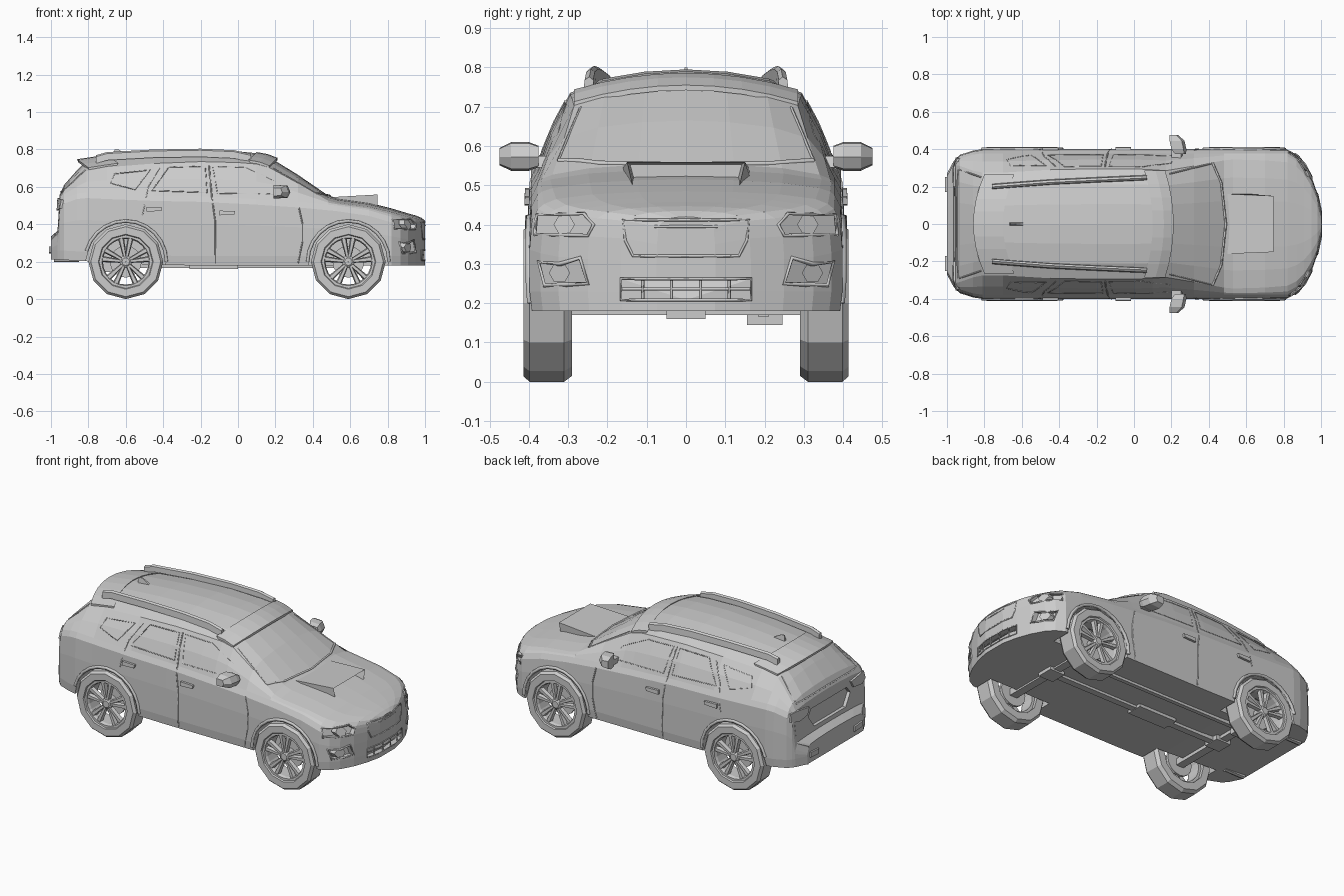
import bpy, bmesh, math
from mathutils import Vector
from mathutils.bvhtree import BVHTree

if "Cube" in bpy.data.objects:
    bpy.data.objects.remove(bpy.data.objects["Cube"])


def loft(name, rings, wrap=False):
    """Skin a list of equal closed rings; cap the ends unless wrapped."""
    bm = bmesh.new()
    vs = [[bm.verts.new(p) for p in r] for r in rings]
    n = len(vs[0])
    for i in range(len(vs) - (0 if wrap else 1)):
        a, b = vs[i], vs[(i + 1) % len(vs)]
        for j in range(n):
            k = (j + 1) % n
            bm.faces.new((a[j], a[k], b[k], b[j]))
    if not wrap:
        bm.faces.new(vs[0])
        bm.faces.new(vs[-1])
    bmesh.ops.recalc_face_normals(bm, faces=bm.faces)
    me = bpy.data.meshes.new(name)
    bm.to_mesh(me)
    bm.free()
    ob = bpy.data.objects.new(name, me)
    bpy.context.collection.objects.link(ob)
    return ob


def box(name, lo, hi):
    return loft(name, [[(x, lo[1], lo[2]), (x, hi[1], lo[2]), (x, hi[1], hi[2]), (x, lo[1], hi[2])]
                       for x in (lo[0], hi[0])])


def lathe(name, prof, cx, s, cz=0.2, n=12):
    """Revolve (radius, y) profile about a wheel axis."""
    return loft(name, [[(cx + r * math.cos(t), s * y, cz + r * math.sin(t)) for r, y in prof]
                       for t in (2 * math.pi * i / n for i in range(n))], True)


def crowned(name, prof, half, dx, dz, n=8):
    """Extrude an (x, z) profile across the car, bowed back and down at the ends."""
    ts = [-1 + 2 * i / n for i in range(n + 1)]
    return loft(name, [[(x - dx * t * t, half * t, z - dz * t * t) for x, z in prof] for t in ts])


# ---- Body shell: x, half width, belt z, roof half width, roof edge drop, top z
ST = [(-1, .27, .31, .24, .01, .335), (-.965, .335, .345, .31, .01, .365), (-.953, .35, .50, .315, .02, .56),
      (-.93, .37, .54, .31, .03, .61), (-.86, .393, .565, .285, .05, .69), (-.81, .4, .57, .275, .055, .74),
      (-.7, .4, .565, .275, .06, .765), (-.45, .4, .555, .29, .06, .785), (-.2, .4, .55, .295, .06, .795),
      (0, .4, .54, .295, .06, .79), (.1, .4, .535, .29, .058, .78), (.17, .4, .53, .285, .055, .757),
      (.32, .4, .52, .31, .045, .665), (.48, .4, .505, .34, .028, .555), (.53, .4, .50, .345, .025, .54),
      (.7, .4, .475, .34, .022, .515), (.82, .398, .44, .33, .02, .485), (.87, .37, .425, .305, .02, .47),
      (.91, .325, .41, .265, .018, .458), (.95, .25, .40, .2, .015, .447), (.98, .165, .395, .13, .012, .435),
      (1, .075, .38, .055, .01, .42)]
rings = []
for x, w, zb, wr, d, zt in ST:
    bot = .18 + max(0, (-.4 - x) * .055)
    e = zt - d
    h = [(0, bot), (w * .985, bot), (w, bot + .05), (w, bot + .6 * (zb - bot)), (w * .985, zb - .03),
         (w * .945, zb), ((w * .945 + wr) / 2 + .008, (zb + e) / 2), (wr, e),
         (wr * .72, zt - d * .4), (wr * .36, zt - d * .1), (0, zt)]
    rings.append([(x, y, z) for y, z in h] + [(x, -y, z) for y, z in h[-2:0:-1]])
body = loft("body", rings)
bm = bmesh.new()
bm.from_mesh(body.data)
tree = BVHTree.FromBMesh(bm)
bm.free()


def hit(view, a, b):
    """Point on the body seen from a direction."""
    o, d = {"side": ((a, 2, b), (0, -1, 0)), "front": ((2, a, b), (-1, 0, 0)),
            "rear": ((-2, a, b), (1, 0, 0)), "top": ((a, b, 2), (0, 0, -1))}[view]
    return tree.ray_cast(Vector(o), Vector(d))[0], Vector(d)


def trace(pts, closed, step=.05):
    out = []
    for p, q in zip(pts, pts[1:] + pts[:1] if closed else pts[1:]):
        n = max(1, round(math.dist(p, q) / step))
        out += [(p[0] + (q[0] - p[0]) * i / n, p[1] + (q[1] - p[1]) * i / n) for i in range(n)]
    return out if closed else out + [pts[-1]]


def bake(ob):
    me = bpy.data.meshes.new_from_object(ob.evaluated_get(bpy.context.evaluated_depsgraph_get()))
    name = ob.name
    bpy.data.objects.remove(ob)
    new = bpy.data.objects.new(name, me)
    bpy.context.collection.objects.link(new)
    new.name = name
    return new


def trim(name, view, pts, r=.003, closed=False, s=1, inset=0):
    """Thin moulding lying on the body surface."""
    pos = [p + d * inset for p, d in (hit(view, *q) for q in trace(pts, closed)) if p]
    cu = bpy.data.curves.new(name, "CURVE")
    cu.dimensions = "3D"
    cu.bevel_depth, cu.bevel_resolution, cu.use_fill_caps = r, 0, True
    sp = cu.splines.new("POLY")
    sp.points.add(len(pos) - 1)
    for sv, p in zip(sp.points, pos):
        sv.co = (p.x, p.y * s, p.z, 1)
    sp.use_cyclic_u = closed
    ob = bpy.data.objects.new(name, cu)
    bpy.context.collection.objects.link(ob)
    return bake(ob)


def patch(name, view, pts, inner, outer, s=1):
    """Prism following the body surface, from inner depth to outer height."""
    ps = [(p, d) for p, d in (hit(view, *q) for q in pts) if p]
    return loft(name, [[((p + d * k) * 1).to_tuple() for p, d in ps] if s > 0 else
                       [(p + d * k).x and ((p + d * k).x, -(p + d * k).y, (p + d * k).z) for p, d in ps]
                       for k in (inner, -outer)])


def hexagon(y, z, r):
    return [(y + r * math.cos(i * math.pi / 3), z + r * math.sin(i * math.pi / 3)) for i in range(6)]


# ---- Recess outlines (y, z)
HEAD = [(.235, .40), (.26, .428), (.38, .425), (.385, .375), (.25, .372)]
FOG = [(.25, .25), (.36, .245), (.375, .305), (.32, .30), (.27, .315)]
LOW = [(-.165, .208), (.165, .208), (.165, .262), (-.165, .262)]
PLATE = [(-.2, .46), (-.15, .39), (.15, .39), (.2, .46), (.17, .50), (-.17, .50)]
cutters = [patch("cutter", "front", LOW[:1] + [(0, .208)] + LOW[1:3] + [(0, .262)] + LOW[3:], .025, .06),
           patch("cutter", "rear", PLATE, .02, .06)]
for s in (1, -1):
    cutters += [patch("cutter", "front", HEAD, .025, .06, s), patch("cutter", "front", FOG, .03, .06, s)]
    for cx in (-.6, .59):
        y0, y1 = sorted((s * .27, s * .6))
        cutters.append(loft("cutter", [[(cx + .215 * math.cos(t * math.pi / 6), y, .2 + .215 * math.sin(t * math.pi / 6))
                                        for t in range(12)] for y in (y0, y1)]))
for c in cutters:
    m = body.modifiers.new("cut", "BOOLEAN")
    m.operation, m.object, m.solver = "DIFFERENCE", c, "EXACT"
    c.hide_render = True
body = bake(body)
for c in cutters:
    bpy.data.objects.remove(c)

# ---- Parts repeated on both sides
for s in (1, -1):
    for cx, end in ((-.6, "rear"), (.59, "front")):
        lathe(end + "_tyre", [(.14, .29), (.185, .29), (.2, .31), (.2, .398), (.187, .413), (.147, .413), (.14, .40)], cx, s)
        lathe(end + "_rim", [(.143, .31), (.143, .405), (.128, .405), (.122, .39), (.122, .31)], cx, s, n=24)
        lathe(end + "_hub", [(.001, .33), (.03, .33), (.034, .395), (.02, .405), (.001, .405)], cx, s)
        lathe(end + "_brake_disc", [(.001, .325), (.085, .325), (.085, .34), (.001, .34)], cx, s, n=16)
        for i in range(10):  # paired spokes
            t = (i // 2) * math.tau / 5 + (.2 if i % 2 else -.2) + math.pi / 2
            c, n = math.cos(t), math.sin(t)
            loft(end + "_spoke", [[(cx + c * r - n * k, s * (y + j), .2 + n * r + c * k)
                                   for k, j in ((-w, -.02), (w, -.02), (w * .6, 0), (-w * .6, 0))]
                                  for r, w, y in ((.02, .009, .4), (.126, .016, .402))])
        trim(end + "_arch_lip", "side", [(cx + .218 * math.cos(a), .2 + .218 * math.sin(a))
                                         for a in (math.pi * i / 12 for i in range(13))], .011, False, s)
    # door seams, windows and handles
    trim("front_door_seam", "side", [(.325, .49), (.345, .40), (.345, .31), (.32, .19)], .004, s=s)
    trim("middle_door_seam", "side", [(-.155, .715), (-.14, .55), (-.122, .42), (-.12, .19)], .004, s=s)
    trim("rear_door_seam", "side", [(-.42, .70), (-.48, .60), (-.51, .45)], .003, s=s)
    trim("front_window", "side", [(-.11, .565), (-.135, .71), (.04, .705), (.2, .63), (.22, .56)], .0025, True, s)
    trim("rear_window", "side", [(-.175, .71), (-.37, .705), (-.46, .58), (-.165, .57)], .0025, True, s)
    trim("quarter_window", "side", [(-.47, .69), (-.66, .67), (-.68, .62), (-.55, .585)], .0025, True, s)
    for x, z in ((-.45, .48), (-.06, .46)):
        patch("door_handle", "side", [(x - .04, z - .012), (x + .04, z - .009), (x + .045, z + .01), (x - .04, z + .013)], .01, .014, s)
    # wing mirror
    loft("mirror_stalk", [[(x, s * y, z) for x, z in ((.20, .545), (.26, .545), (.25, .575), (.20, .575))] for y in (.35, .40)])
    loft("mirror_housing", [[(xc + x * k, s * y, .572 + z * k) for x, z in
                             ((-.035, -.035), (.03, -.03), (.045, 0), (.03, .035), (-.035, .038))]
                            for y, k, xc in ((.375, .75, .245), (.40, 1, .235), (.445, 1, .225), (.475, .6, .21))])
    # roof rail with end feet
    loft("roof_rail", [[(x, s * (y + a), z + b) for a, b in ((-.012, -.035), (.016, -.04), (.012, -.004), (0, .004), (-.01, -.004))]
                       for x, y, z in ((-.76, .198, .765), (-.7, .203, .782), (-.45, .222, .796),
                                       (-.2, .234, .80), (-.02, .242, .792), (.07, .246, .772))])
    # lamps
    trim("headlight_frame", "front", HEAD, .005, True, s)
    patch("headlight_lens", "front", hexagon(.31, .40, .027), .03, .0, s)
    trim("fog_light_frame", "front", FOG, .006, True, s)
    patch("fog_light_lens", "front", hexagon(.322, .277, .027), .035, .0, s)
    patch("tail_light", "rear", [(.2, .525), (.22, .485), (.30, .475), (.355, .485), (.35, .53), (.30, .54)], .01, .012, s)
    patch("rear_reflector", "rear", [(.17, .245), (.25, .25), (.25, .28), (.17, .275)], .01, .01, s)
    loft("exhaust_tip", [[(x, s * .24 + .018 * math.cos(a), .215 + .018 * math.sin(a))
                          for a in (i * math.pi / 4 for i in range(8))] for x in (-.85, -.985)])

# ---- Front grille
trim("grille_frame", "front", [(-.16, .412), (.16, .412), (.155, .36), (.135, .32), (-.135, .32), (-.155, .36)], .004, True)
trim("grille_top_bar", "front", [(-.08, .395), (.08, .395)], .004)
trim("lower_grille_frame", "front", LOW, .004, True)
trim("lower_grille_bar", "front", [(-.165, .236), (.165, .236)], .004, inset=.006)
for y in (-.11, -.037, .037, .11):
    trim("lower_grille_post", "front", [(y, .208), (y, .262)], .004, inset=.006)

# ---- Bonnet scoop with an open mouth
scoop = loft("bonnet_scoop", [[(x, -wb, z0), (x, wb, z0), (x, wt, z1), (x, -wt, z1)]
                              for x, wb, wt, z0, z1 in ((.5, .17, .16, .5, .545), (.745, .135, .15, .495, .559))])
bm = bmesh.new()
bm.from_mesh(scoop.data)
mouth = max(bm.faces, key=lambda f: f.normal.x)
bmesh.ops.inset_individual(bm, faces=[mouth], thickness=.01)
bmesh.ops.translate(bm, verts=mouth.verts, vec=(-.1, 0, 0))
bm.to_mesh(scoop.data)
bm.free()

# ---- Glass edges, visor, spoiler, roof fin
trim("windscreen_base", "top", [(.42, -.325), (.465, -.22), (.49, 0), (.465, .22), (.42, .325)], .007)
for s in (1, -1):
    trim("windscreen_side", "top", [(.19, .268), (.42, .325)], .004, s=s)
    trim("rear_glass_side", "rear", [(.25, .69), (.29, .58)], .004, s=s)
trim("rear_glass_base", "rear", [(-.29, .57), (0, .575), (.29, .57)], .005)
crowned("windscreen_visor", [(.10, .786), (.16, .775), (.212, .755), (.212, .742), (.12, .755)], .285, .045, .042)
crowned("tail_spoiler", [(-.70, .772), (-.86, .748), (-.855, .732), (-.72, .74)], .265, -.06, .045)
loft("roof_fin", [[(-.665, y, .765), (-.575, y, .765), (-.64, y * .4, .8), (-.66, y * .4, .8)] for y in (-.008, .008)])
crowned("rear_bumper_lip", [(-.985, .345), (-1, .33), (-1, .29), (-.96, .28), (-.94, .35)], .34, -.07, 0)

# ---- Underbody
box("drive_shaft", (-.62, -.02, .165), (.6, .02, .19))
box("centre_casing", (-.26, -.05, .162), (0, .05, .185))
box("muffler", (-.78, .155, .145), (-.56, .245, .2))
box("exhaust_pipe", (-.6, .185, .165), (.45, .21, .19))
for x in (-.6, .59):
    box("axle", (x - .025, -.34, .17), (x + .025, .34, .21))
    box("axle_casing", (x - .05, -.05, .16), (x + .05, .05, .2))
